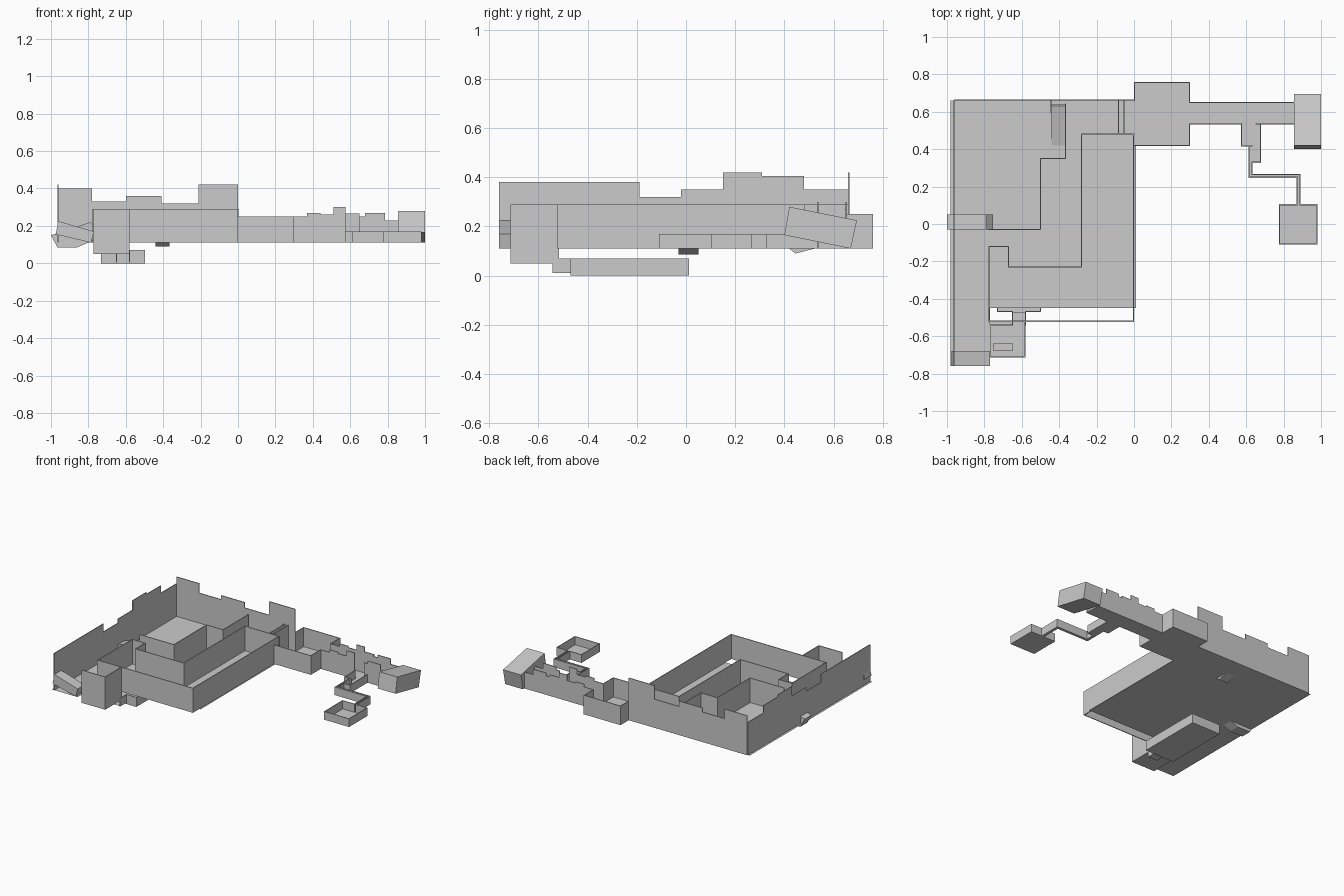
import bpy, bmesh
from mathutils import Vector

if "Cube" in bpy.data.objects:
    bpy.data.objects.remove(bpy.data.objects["Cube"])

G, H = 0.11, 0.29      # ground level and inner wall height
T = 0.006              # wall thickness


def finish(name, bm):
    bmesh.ops.recalc_face_normals(bm, faces=bm.faces)
    me = bpy.data.meshes.new(name)
    bm.to_mesh(me)
    bm.free()
    ob = bpy.data.objects.new(name, me)
    bpy.context.collection.objects.link(ob)
    return ob


def add_box(bm, x0, x1, y0, y1, z0, z1):
    r = bmesh.ops.create_cube(bm, size=1)
    for v in r["verts"]:
        v.co = Vector((x1 if v.co.x > 0 else x0, y1 if v.co.y > 0 else y0,
                       z1 if v.co.z > 0 else z0))


def slab(name, *b):
    bm = bmesh.new()
    add_box(bm, *b)
    return finish(name, bm)


def floor(name, x0, x1, y0, y1, z=G):
    bm = bmesh.new()
    bm.faces.new([bm.verts.new(p) for p in
                  ((x0, y0, z), (x1, y0, z), (x1, y1, z), (x0, y1, z))])
    return finish(name, bm)


def wall(name, pts, z0=G, z1=H):
    """Thin axis-aligned walls along a polyline."""
    bm = bmesh.new()
    h = T / 2
    for (xa, ya), (xb, yb) in zip(pts, pts[1:]):
        add_box(bm, min(xa, xb) - h, max(xa, xb) + h,
                min(ya, yb) - h, max(ya, yb) + h, z0, z1)
    return finish(name, bm)


def prism(name, profile, axis, a, b):
    """Extrude a closed profile (u, z) along x or y between a and b."""
    bm = bmesh.new()
    f = bm.faces.new([bm.verts.new((u, a, z) if axis == "y" else (a, u, z))
                      for u, z in profile])
    r = bmesh.ops.extrude_face_region(bm, geom=[f])
    off = Vector((0, b - a, 0)) if axis == "y" else Vector((b - a, 0, 0))
    bmesh.ops.translate(bm, vec=off,
                        verts=[g for g in r["geom"] if isinstance(g, bmesh.types.BMVert)])
    return finish(name, bm)


def skyline(name, axis, at, start, steps, z0=G):
    """Wall with a stepped top: steps are (end, height)."""
    prof, u = [(start, z0)], start
    for end, h in steps:
        prof += [(u, h), (end, h)]
        u = end
    prof.append((u, z0))
    return prism(name, prof, axis, at - T / 2, at + T / 2)


# main ground
floor("courtyard_floor", -0.98, 0.01, -0.45, 0.66)
floor("alley_floor", -0.98, -0.77, -0.76, -0.45)

# tall stepped outer walls
skyline("left_outer_wall", "x", -0.963, -0.76,
        [(-0.19, 0.38), (-0.02, 0.32), (0.15, 0.35), (0.31, 0.42), (0.48, 0.405), (0.66, 0.35)])
skyline("back_outer_wall", "y", 0.662, -0.963,
        [(-0.78, 0.40), (-0.6, 0.33), (-0.41, 0.36), (-0.21, 0.32), (0, 0.42)])

# inner walls
wall("yard_wall", [(-0.67, -0.12), (-0.775, -0.12), (-0.775, -0.52),
                   (-0.003, -0.52), (-0.003, 0.48)])
wall("passage_inner_wall", [(-0.67, -0.12), (-0.67, -0.23), (-0.28, -0.23),
                            (-0.28, 0.48), (0, 0.48)])
wall("passage_outer_wall", [(-0.775, -0.03), (-0.5, -0.03), (-0.5, 0.35),
                            (-0.366, 0.35), (-0.366, 0.64)])
for i, x in enumerate((-0.082, -0.053)):
    wall(f"gate_wall_{i}", [(x, 0.48), (x, 0.66)])

# ramp and hatch inside the back yard
prism("yard_ramp", [(0.42, 0.11), (0.445, 0.09), (0.64, 0.14), (0.63, 0.16)], "x", -0.44, -0.366)
wall("ramp_post", [(-0.445, 0.60), (-0.445, 0.66)], G, 0.17)

# tilted blocks on the left side
prism("front_tilted_block", [(-0.96, 0.225), (-0.77, 0.17), (-0.785, 0.11), (-0.975, 0.155)],
      "y", -0.76, -0.68)
prism("side_tilted_block", [(-1.0, 0.15), (-0.965, 0.085), (-0.86, 0.085),
                            (-0.755, 0.13), (-0.755, 0.185), (-0.79, 0.22)],
      "y", -0.03, 0.05)

# stairwell shaft leading down
floor("shaft_floor", -0.77, -0.58, -0.71, -0.52, 0.05)
wall("shaft_walls", [(-0.77, -0.71), (-0.583, -0.71), (-0.583, -0.52)], 0.05, H)
wall("shaft_lower_walls", [(-0.77, -0.71), (-0.77, -0.54), (-0.65, -0.54)], 0.05, G)
slab("shaft_step", -0.75, -0.65, -0.68, -0.635, 0.05, 0.08)
floor("lower_passage_floor", -0.65, -0.58, -0.54, -0.47, 0.01)
for i, x in enumerate((-0.65, -0.58)):
    wall(f"lower_passage_wall_{i}", [(x, -0.54), (x, -0.47)], 0.01, 0.07)

# cellar below the courtyard
floor("cellar_floor", -0.73, -0.5, -0.47, 0.01, 0.0)
wall("cellar_walls", [(-0.65, -0.467), (-0.73, -0.467), (-0.73, 0.01),
                      (-0.5, 0.01), (-0.5, -0.467), (-0.58, -0.467)], 0, 0.07)

# square room to the right
floor("square_room_floor", 0, 0.30, 0.42, 0.76)
wall("square_room_front_walls", [(0, 0.42), (0.297, 0.42), (0.297, 0.535)], G, 0.25)
wall("square_room_back_walls", [(0.297, 0.65), (0.297, 0.757), (0.003, 0.757), (0.003, 0.66)], G, 0.25)

# long corridor with stepped walls
floor("corridor_floor", 0.30, 0.86, 0.535, 0.65)
tops = [(0.37, 0.25), (0.44, 0.27), (0.51, 0.26), (0.575, 0.30)]
rest = [(0.65, 0.265), (0.68, 0.25), (0.785, 0.27), (0.86, 0.23)]
skyline("corridor_back_wall", "y", 0.65, 0.30, tops + rest)
skyline("corridor_front_wall", "y", 0.535, 0.30, tops)
skyline("corridor_front_wall_end", "y", 0.535, 0.65, rest[1:])

# tilted block at the corridor end
prism("end_tilted_block", [(0.42, 0.28), (0.695, 0.225), (0.67, 0.11), (0.40, 0.165)],
      "x", 0.855, 1.0)

# winding side passage: landing, cell, narrow path, far room
L = 0.17
floor("landing_floor", 0.575, 0.68, 0.42, 0.535)
wall("landing_left_wall", [(0.575, 0.535), (0.575, 0.418), (0.63, 0.418)], G, L)
wall("landing_right_wall", [(0.677, 0.535), (0.677, 0.33), (0.63, 0.33)], G, L)
floor("cell_floor", 0.63, 0.68, 0.33, 0.42)
floor("path_floor_a", 0.615, 0.632, 0.25, 0.42)
floor("path_floor_b", 0.632, 0.888, 0.25, 0.265)
floor("path_floor_c", 0.873, 0.888, 0.105, 0.25)
wall("path_outer_wall", [(0.615, 0.418), (0.615, 0.25), (0.873, 0.25), (0.873, 0.105)], G, L)
wall("path_inner_wall", [(0.63, 0.33), (0.63, 0.264), (0.888, 0.264), (0.888, 0.105)], G, L)
floor("far_room_floor", 0.775, 0.98, -0.11, 0.105)
wall("far_room_walls", [(0.873, 0.103), (0.778, 0.103), (0.778, -0.107),
                        (0.977, -0.107), (0.977, 0.103), (0.888, 0.103)], G, L)
